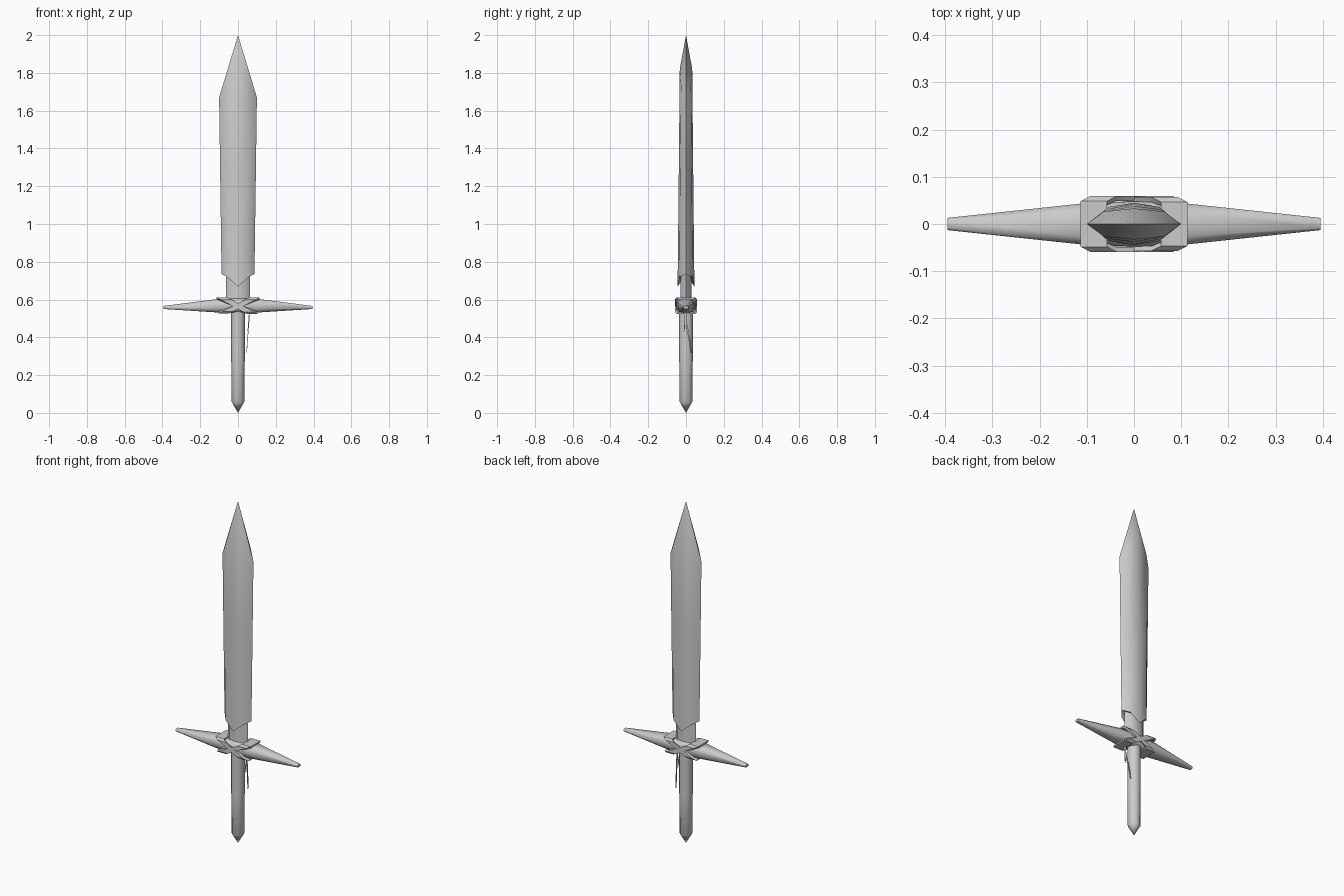
import bpy, bmesh, math
from mathutils import Vector

if "Cube" in bpy.data.objects:
    bpy.data.objects.remove(bpy.data.objects["Cube"])


def make(name, verts, faces, angle=40):
    mesh = bpy.data.meshes.new(name)
    mesh.from_pydata(verts, [], faces)
    bm = bmesh.new()
    bm.from_mesh(mesh)
    bmesh.ops.recalc_face_normals(bm, faces=bm.faces)
    bm.to_mesh(mesh)
    bm.free()
    ob = bpy.data.objects.new(name, mesh)
    bpy.context.collection.objects.link(ob)
    bpy.ops.object.select_all(action='DESELECT')
    bpy.context.view_layer.objects.active = ob
    ob.select_set(True)
    bpy.ops.object.shade_smooth_by_angle(angle=math.radians(angle))
    return ob


def loft(name, rings, start=None, end=None, closed=False, angle=40):
    """Skin a list of equal-sized rings; start/end are optional apex points."""
    n = len(rings[0])
    verts = [p for r in rings for p in r]
    count = len(rings)
    faces = []
    for i in range(count if closed else count - 1):
        a, b = i * n, (i + 1) % count * n
        faces += [(a + j, a + (j + 1) % n, b + (j + 1) % n, b + j) for j in range(n)]
    for apex, base in ((start, 0), (end, (count - 1) * n)):
        if closed:
            break
        if apex is None:
            faces.append(tuple(range(base, base + n)))
        else:
            verts.append(apex)
            k = len(verts) - 1
            faces += [(base + j, base + (j + 1) % n, k) for j in range(n)]
    return make(name, verts, faces, angle)


def circle(r, z, n=12):
    return [(r * math.cos(2 * math.pi * j / n), r * math.sin(2 * math.pi * j / n), z)
            for j in range(n)]


# blade: lens section with a zigzag lower edge
SECTION = [(1, 0), (.64, .8), (0, 1), (-.64, .8), (-1, 0), (-.64, -.8), (0, -1), (.64, -.8)]


def blade_ring(w, t, edge, mid, centre):
    return [(x * w, y * t, edge if y == 0 else centre if x == 0 else mid) for x, y in SECTION]


loft("blade", [blade_ring(.086, .045, .735, .718, .668),
               blade_ring(.088, .043, .80, .80, .80),
               blade_ring(.095, .038, 1.3, 1.3, 1.3),
               blade_ring(.1, .033, 1.67, 1.73, 1.82)],
     start=(0, 0, .735), end=(0, 0, 2.0), angle=45)

# collar between blade and guard
loft("blade_collar", [[(x * s, y * t, z) for x, y in SECTION]
                      for s, t, z in ((.064, .03, .58), (.064, .03, .76))], angle=45)

# grip with pointed pommel
loft("grip", [circle(.034, .06), circle(.036, .3), circle(.036, .57)], start=(0, 0, 0))


# crossguard: tapered rounded-square bar
def guard_ring(x, hy, hz, zc):
    c = [(1, .5), (.6, 1), (-.6, 1), (-1, .5), (-1, -.5), (-.6, -1), (.6, -1), (1, -.5)]
    return [(x, y * hy, zc + z * hz) for y, z in c]


loft("crossguard", [guard_ring(x, hy, hz, zc) for x, hy, hz, zc in (
    (-.395, .013, .008, .558), (-.115, .043, .035, .567), (0, .048, .038, .568),
    (.115, .043, .035, .567), (.395, .013, .008, .558))], angle=50)


# two crossing straps wrapped diagonally round the guard
def strap(name, side, grow):
    path = [(-1, -.75), (-1, 0), (-1, .75), (-.82, 1), (.82, 1),
            (1, .75), (1, 0), (1, -.75), (.82, -1), (-.82, -1)]
    rings = []
    for y, z in path:
        def pt(dx, d):
            return (side * (z * .08 + .005 + dx), y * (.053 + d + grow), .568 + z * (.038 + d + grow))
        rings.append([pt(-.028, -.006), pt(.028, -.006), pt(.028, .004), pt(-.028, .004)])
    loft(name, rings, closed=True, angle=30)


strap("guard_strap_a", 1, 0)
strap("guard_strap_b", -1, .002)


# loose strap ends hanging beside the grip
def tail(name, pts, w):
    n = len(pts)
    rings = []
    for i, (x, y, z) in enumerate(pts):
        h = w * (1 - .6 * i / (n - 1))
        rings.append([(x + a * .0015, y + b * h, z)
                      for a, b in ((-1, -1), (1, -1), (1, 1), (-1, 1))])
    loft(name, rings)


tail("strap_tail_long", [(.06, -.01, .54), (.058, 0, .48), (.053, .012, .42),
                         (.049, .02, .37), (.046, .026, .32)], .006)
tail("strap_tail_short", [(.06, .005, .54), (.057, -.002, .50), (.054, -.008, .46),
                          (.052, -.01, .43)], .005)
